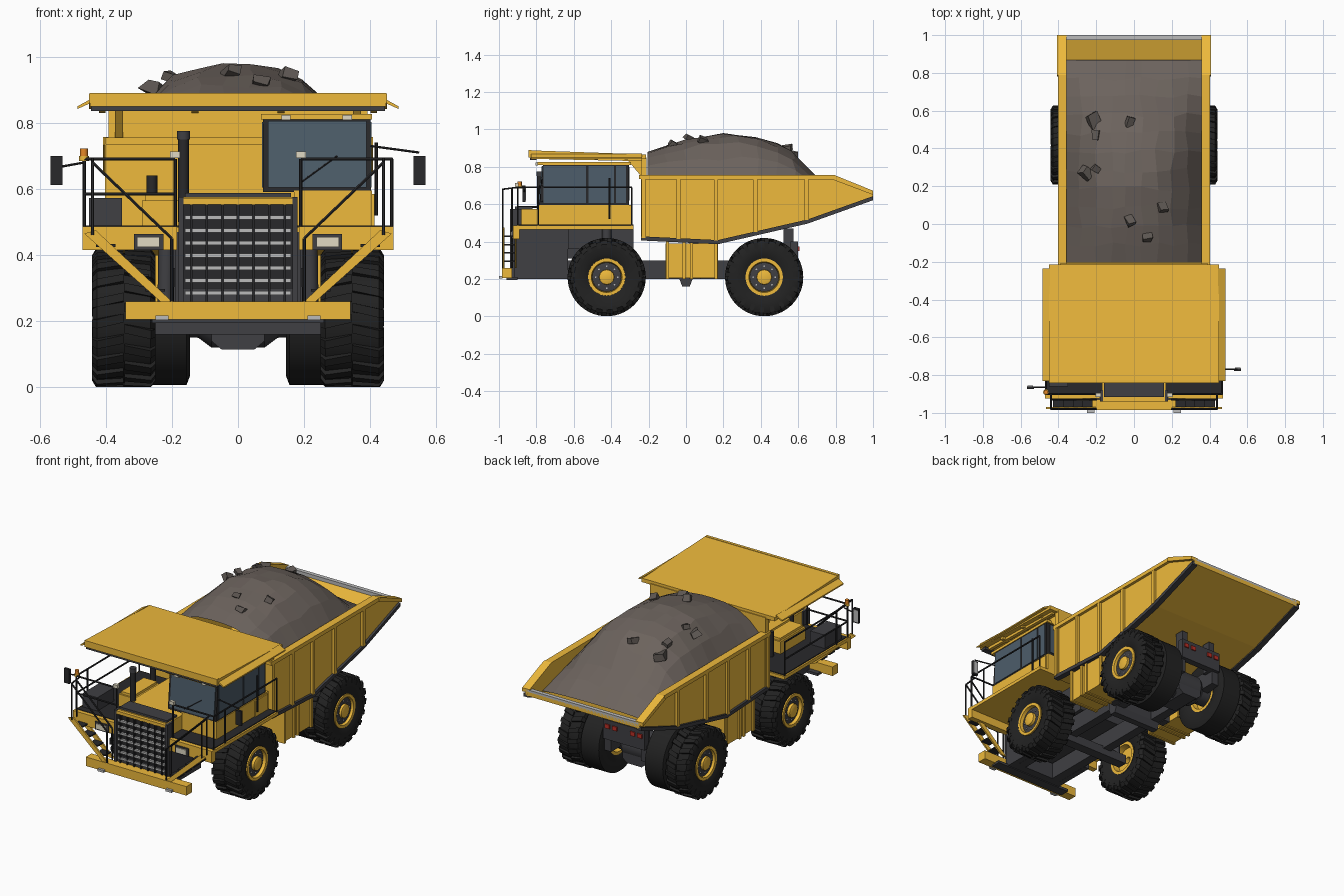
import bpy, bmesh, math, random
from mathutils import Vector

if "Cube" in bpy.data.objects:
    bpy.data.objects.remove(bpy.data.objects["Cube"])

random.seed(4)
COL = dict(yellow=(.86, .49, .045), dark=(.022, .022, .024), tyre=(.016, .016, .016), frame=(.05, .05, .056),
           glass=(.075, .11, .145), load=(.15, .125, .11), rock=(.11, .095, .085), grey=(.5, .5, .5),
           lamp=(.75, .7, .55), red=(.5, .03, .02), orange=(.8, .25, .02))
MAT = {}
for k, c in COL.items():
    MAT[k] = bpy.data.materials.new(k)
    MAT[k].diffuse_color = (*c, 1)


def finish(name, bm, mat, smooth=False):
    bmesh.ops.recalc_face_normals(bm, faces=bm.faces)
    me = bpy.data.meshes.new(name)
    bm.to_mesh(me)
    bm.free()
    me.materials.append(MAT[mat])
    if smooth:
        me.shade_smooth()
        me.set_sharp_from_angle(angle=math.radians(32))
    ob = bpy.data.objects.new(name, me)
    bpy.context.collection.objects.link(ob)
    return ob


def skin(bm, rings, cap=True, loop=False):
    """Join matching rings of points with quads."""
    vs = [[bm.verts.new(p) for p in r] for r in rings]
    n = len(vs[0])
    for a, b in zip(vs, vs[1:] + vs[:1] if loop else vs[1:]):
        for i in range(n):
            bm.faces.new((a[i], a[(i + 1) % n], b[(i + 1) % n], b[i]))
    if cap and not loop:
        bm.faces.new(vs[0])
        bm.faces.new(vs[-1])


def prism(name, pts, a, b, mat, axis='x'):
    """Extrude a (y,z) profile along x, or an (x,z) profile along y."""
    bm = bmesh.new()
    skin(bm, [[(t, p, q) if axis == 'x' else (p, t, q) for p, q in pts] for t in (a, b)])
    return finish(name, bm, mat)


def box(name, x, y, z, mat):
    return prism(name, [(y[0], z[0]), (y[1], z[0]), (y[1], z[1]), (y[0], z[1])], x[0], x[1], mat)


def sbox(name, s, x, y, z, mat):
    return box(name, (s * x[0], s * x[1]), y, z, mat)


def bar(name, p, q, r, mat='dark', n=6):
    bm = bmesh.new()
    p, q = Vector(p), Vector(q)
    rot = (q - p).to_track_quat('Z', 'Y')
    ring = [rot @ Vector((r * math.cos(2 * math.pi * i / n), r * math.sin(2 * math.pi * i / n), 0)) for i in range(n)]
    skin(bm, [[e + v for v in ring] for e in (p, q)])
    return finish(name, bm, mat, n > 6)


def lathe(name, prof, c, mat, n=40, closed=False):
    """Revolve (x,r) points about an x axis through c."""
    bm = bmesh.new()
    rings = [[(c[0] + x, c[1] + r * math.cos(2 * math.pi * i / n), c[2] + r * math.sin(2 * math.pi * i / n))
              for i in range(n)] for x, r in prof]
    skin(bm, rings, True, closed)
    return finish(name, bm, mat, True)


# Wheels: tyre, chevron lugs, rim, disc, hub and bolts (inner duals are smooth)
def wheel(name, s, x0, x1, y, tread=True):
    w, c = (x1 - x0) / 2, (s * (x0 + x1) / 2, y, .21)
    R = .196 if tread else .203
    tyre = [(-.8, .098), (-.97, .125), (-1, .175), (-.85, R), (.85, R), (1, .175), (.97, .125), (.8, .098)]
    lathe(name + '_tyre', [(u * w, r) for u, r in tyre], c, 'tyre', 44, True)
    o = s * w
    lathe(name + '_rim', [(-.82 * o, .1), (-.82 * o, .082), (-.4 * o, .078), (-.4 * o, .02), (.5 * o, .02),
                          (.5 * o, .078), (.9 * o, .082), (.9 * o, .1)], c, 'yellow', 32, True)
    if not tread:
        return
    bm = bmesh.new()
    lug = [(.02, .185), (.02, .209), (.86, .209), (1.01, .19), (1.01, .158), (.88, .16)]
    for i in range(20):
        for side in (-1, 1):
            rings = []
            for d in (-.064, .064):
                ring = []
                for u, r in lug:
                    t = (i + (.5 if side > 0 else 0)) * 2 * math.pi / 20 + d + .15 * min(u, .6)
                    ring.append((c[0] + side * u * w, y + r * math.cos(t), .21 + r * math.sin(t)))
                rings.append(ring)
            skin(bm, rings)
    finish(name + '_tread', bm, 'tyre')
    lathe(name + '_disc', [(.45 * o, .078), (.7 * o, .078), (.74 * o, .06)], c, 'frame', 32)
    lathe(name + '_hub', [(.6 * o, .042), (.92 * o, .04), (.97 * o, .03)], c, 'yellow', 12)
    for i in range(8):
        t = i * math.pi / 4
        p = Vector((c[0] + .7 * o, y + .059 * math.cos(t), .21 + .059 * math.sin(t)))
        bar(name + '_bolt', p, p + Vector((.1 * o, 0, 0)), .005, 'grey')


for s in (-1, 1):
    wheel('front_wheel', s, .25, .44, -.424)
    wheel('rear_outer_wheel', s, .29, .44, .418)
    wheel('rear_inner_wheel', s, .145, .288, .418, False)

# Chassis, axles and engine block
lathe('rear_axle', [(-.34, .05), (-.12, .06), (-.08, .09), (.08, .09), (.12, .06), (.34, .05)], (0, .418, .21), 'frame', 16)
box('front_axle', (-.27, .27), (-.455, -.395), (.16, .215), 'frame')
prism('differential', [(-.08, .2), (-.08, .14), (-.05, .115), (.05, .115), (.08, .14), (.08, .2)], .31, .5, 'frame', 'y')
box('engine_block', (-.165, .165), (-.92, -.28), (.31, .49), 'frame')
box('front_crossmember', (-.18, .18), (-.93, -.85), (.2, .3), 'frame')
prism('transfer_case', [(-.035, .2), (-.02, .16), (.02, .16), (.035, .2), (.035, .28), (-.035, .28)], -.16, .16, 'frame')
for s in (-1, 1):
    sbox('frame_rail', s, (.1, .155), (-.9, .58), (.2, .3), 'frame')
    sbox('engine_side', s, (.156, .19), (-.92, -.63), (.2, .47), 'frame')
    sbox('body_hinge', s, (.08, .12), (.52, .575), (.28, .47), 'frame')
    sbox('hoist', s, (.16, .2), (.02, .08), (.2, .42), 'frame')
    sbox('bay_panel', s, (.166, .2), (-.63, -.28), (.36, .48), 'frame')
    bar('suspension_strut', (s * .22, -.424, .17), (s * .215, -.424, .466), .025, 'frame', 12)
box('rear_crossmember', (-.14, .14), (.56, .6), (.28, .4), 'frame')
for x in (-.11, -.06, .06, .11):
    box('tail_light', (x - .015, x + .015), (.6, .607), (.35, .375), 'red')

# Side tanks with straps
for s in (-1, 1):
    sbox('side_tank', s, (.2, .38), (-.11, .17), (.205, .39), 'yellow')
    for y in (-.1, -.01, .03, .16):
        sbox('tank_strap', s, (.195, .39), (y - .008, y + .008), (.2, .4), 'yellow')

# Dump body: sides, floor, front wall, ribs, rails
side = [(-.24, .42), (.17, .4), (.65, .51), (1, .635), (1, .668), (.78, .75), (-.24, .75)]
floor = [(-.24, .415), (.17, .395), (.65, .505), (1, .63), (1, .655), (.65, .535), (.17, .43), (-.24, .45)]
prism('body_floor', floor, -.38, .38, 'yellow')
box('body_front_wall', (-.392, .392), (-.24, -.21), (.42, .85), 'yellow')
box('front_wall_rail', (-.4, .4), (-.25, -.23), (.735, .755), 'yellow')
box('tail_lip', (-.38, .38), (.975, 1), (.64, .668), 'grey')
for s in (-1, 1):
    prism('body_side', side, s * .362, s * .386, 'yellow')
    for (y0, z0), (y1, z1) in zip(side[:3], side[1:4]):
        prism('lower_edge_beam', [(y0, z0 - .014), (y1, z1 - .014), (y1, z1 + .008), (y0, z0 + .008)],
              s * .365, s * .4, 'frame')
    for y, z in ((-.228, .42), (-.04, .415), (.16, .405), (.37, .45), (.645, .515)):
        sbox('body_rib', s, (.38, .402), (y - .011, y + .011), (z, .745), 'yellow')
    sbox('top_rail', s, (.358, .403), (-.24, .79), (.733, .757), 'yellow')
    prism('rear_top_rail', [(.78, .733), (1, .65), (1, .672), (.79, .757)], s * .358, s * .408, 'yellow')
    prism('canopy_bracket', [(-.32, .845), (-.24, .75), (-.22, .75), (-.22, .845)], s * .348, s * .372, 'yellow')
    # Drooping canopy wings
    prism('canopy_wing', [(s * .445, .872), (s * .485, .85), (s * .485, .842), (s * .445, .86)], -.83, -.235, 'yellow', 'y')
    for x in (.13, .41):
        prism('canopy_beam', [(-.82, .842), (-.235, .83), (-.235, .85), (-.82, .86)], s * (x - .01), s * (x + .01), 'yellow')
prism('canopy', [(-.84, .86), (-.215, .842), (-.215, .866), (-.84, .888)], -.45, .45, 'yellow')
box('canopy_front_lip', (-.448, .448), (-.843, -.825), (.85, .89), 'yellow')
box('canopy_under_lip', (-.445, .445), (-.835, -.8), (.836, .852), 'frame')
for y in (-.66, -.48, -.32):
    box('canopy_cross_rib', (-.44, .44), (y - .01, y + .01), (.84, .86), 'yellow')

# Heaped load
ridge = [(-.205, .88), (-.1, .915), (.05, .955), (.2, .975), (.32, .97), (.45, .945), (.56, .885), (.69, .75), (.8, .68), (.87, .625)]


def heap(x, y):
    for (a, za), (b, zb) in zip(ridge, ridge[1:]):
        if y <= b:
            break
    top = za + (zb - za) * (y - a) / (b - a)
    base = min(.735, top - .005, .735 - .27 * max(0, y - .42))
    return base + (top - base) * (1 - min(1, abs(x + .02 * (1 - abs(x) / .365)) / .365) ** 2.8)


bm = bmesh.new()
bmesh.ops.create_grid(bm, x_segments=9, y_segments=11, size=1)
for v in bm.verts:
    edge = max(abs(v.co.x), abs(v.co.y)) > .99
    x, y = v.co.x * .364, .332 + v.co.y * .537
    if not edge:
        x, y = x + random.uniform(-.012, .012), y + random.uniform(-.015, .015)
    v.co = (x, y, heap(x, y) + (0 if edge else random.uniform(-.004, .008)))
finish('load_heap', bm, 'load')
for x, y, r in ((-.21, .55, .05), (-.2, .47, .035), (-.02, .54, .035), (-.25, .27, .045), (-.2, .29, .03),
                (-.02, .02, .038), (.15, .09, .035), (.07, -.07, .033)):
    bm = bmesh.new()
    bmesh.ops.create_cube(bm, size=r * 1.6)
    for v in bm.verts:
        v.co = Vector([k * random.uniform(.65, 1.1) * f for k, f in zip(v.co, (1, .8, .6))])
    rock = finish('loose_rock', bm, 'rock')
    rock.location = (x, y, heap(x, y) + .003)
    rock.rotation_euler = [random.uniform(-.5, .5), random.uniform(-.5, .5), random.uniform(0, 3)]

# Deck, hood and radiator grille
for s in (-1, 1):
    sbox('deck', s, (.16, .47), (-.92, -.28), (.465, .485), 'yellow')
    sbox('deck_tread', s, (.17, .46), (-.9, -.29), (.485, .49), 'dark')
    sbox('deck_fascia', s, (.185, .47), (-.925, -.89), (.415, .487), 'yellow')
    sbox('headlight_frame', s, (.225, .315), (-.932, -.92), (.416, .464), 'frame')
    sbox('headlight', s, (.238, .305), (-.938, -.92), (.425, .455), 'lamp')
    sbox('radiator_side', s, (.165, .18), (-.94, -.88), (.26, .575), 'frame')
box('hood', (-.17, .17), (-.92, -.3), (.485, .575), 'yellow')
box('hood_cap', (-.16, .16), (-.915, -.82), (.572, .588), 'frame')
box('radiator_top', (-.17, .17), (-.94, -.9), (.553, .572), 'yellow')
box('radiator_core', (-.17, .17), (-.925, -.9), (.26, .555), 'dark')
for i in range(7):
    z = .285 + i * .038
    box('grille_slat', (-.16, .16), (-.938, -.92), (z - .006, z + .006), 'grey')
for i in range(7):
    x = -.141 + i * .047
    box('grille_bar', (x - .004, x + .004), (-.94, -.92), (.26, .555), 'dark')

# Bumper, diagonal stairs and handrails
box('bumper', (-.34, .34), (-.985, -.93), (.205, .26), 'yellow')
box('bumper_base', (-.26, .26), (-.96, -.9), (.195, .21), 'frame')
for s in (-1, 1):
    sbox('tow_plate', s, (.21, .25), (-1, -.98), (.203, .217), 'grey')
    for y in (-.98, -.915):
        prism('stair_stringer', [(s * .2, .26), (s * .235, .26), (s * .465, .465), (s * .43, .475)], y, y + .01, 'yellow', 'y')
    for i in range(4):
        x, z = .25 + i * .05, .29 + i * .045
        sbox('stair_tread', s, (x - .03, x + .03), (-.97, -.915), (z, z + .008), 'dark')
    for y in (-.98, -.93):
        bar('stair_handrail', (s * .2, y, .45), (s * .44, y, .68), .005)
        bar('stair_post', (s * .44, y, .46), (s * .44, y, .68), .005)
        bar('stair_foot_post', (s * .2, y, .26), (s * .2, y, .45), .005)
    bar('handrail_cross', (s * .44, -.98, .68), (s * .44, -.9, .69), .005)
    for x, y in ((.465, -.9), (.465, -.79), (.19, -.9)):
        bar('rail_post', (s * x, y, .48), (s * x, y, .69), .005)
    bar('side_rail', (s * .465, -.9, .69), (s * .465, -.29, .69), .005)
    bar('rear_rail_post', (s * .465, -.29, .48), (s * .465, -.29, .69), .005)
    bar('front_rail', (s * .19, -.9, .69), (s * .465, -.9, .69), .005)
    sbox('rail_lamp', s, (.175, .205), (-.915, -.895), (.693, .713), 'lamp')
bar('left_front_mid_rail', (-.19, -.9, .585), (-.465, -.9, .585), .005)
bar('left_mid_rail', (-.465, -.9, .585), (-.465, -.29, .585), .005)

# Cab with glass panes and roof
box('cab_base', (.17, .405), (-.785, -.285), (.485, .595), 'yellow')
box('cab_base_panel', (.4, .412), (-.42, -.3), (.49, .585), 'yellow')
prism('cab_frame', [(-.785, .59), (-.305, .59), (-.305, .815), (-.765, .815)], .075, .4, 'dark')
prism('windscreen', [(-.789, .605), (-.76, .605), (-.75, .805), (-.771, .805)], .09, .388, 'glass')
for x in (.073, .396):
    for y0, y1 in ((-.762, -.535), (-.52, -.385), (-.375, -.32)):
        box('side_window', (x, x + .008), (y0, y1), (.605, .803), 'glass')
box('rear_window', (.1, .375), (-.31, -.301), (.62, .8), 'glass')
box('cab_roof', (.07, .405), (-.795, -.295), (.81, .826), 'yellow')
for x in (.145, .33):
    box('roof_lamp', (x - .014, x + .014), (-.805, -.79), (.808, .824), 'lamp')
bar('wiper', (.19, -.787, .62), (.3, -.782, .7), .003)
bar('door_handle', (.418, -.41, .52), (.418, -.41, .74), .006)

# Left deck equipment
box('battery_box', (-.45, -.35), (-.86, -.7), (.49, .572), 'frame')
box('air_cleaner_box', (-.29, -.18), (-.74, -.5), (.49, .565), 'yellow')
box('air_cleaner_lid', (-.28, -.19), (-.73, -.51), (.565, .58), 'yellow')
bar('air_intake', (-.26, -.45, .49), (-.26, -.45, .64), .016, 'dark', 12)
bar('exhaust_stack', (-.165, -.78, .5), (-.165, -.78, .76), .017, 'dark', 14)
bar('exhaust_tip', (-.165, -.78, .75), (-.165, -.78, .775), .02, 'frame', 14)

# Mirrors and beacon
for s, y, x0, z0 in ((-1, -.865, .465, .68), (1, -.77, .4, .73)):
    bar('mirror_arm', (s * x0, y, z0), (s * .548, y, .71 if s > 0 else .665), .004)
    sbox('mirror', s, (.53, .567), (y - .009, y + .006), (.612, .7), 'dark')
    sbox('mirror_glass', s, (.534, .563), (y + .006, y + .009), (.62, .692), 'grey')
bar('beacon_base', (-.466, -.89, .685), (-.466, -.89, .7), .015, 'yellow', 12)
bar('beacon', (-.466, -.89, .7), (-.466, -.89, .722), .012, 'orange', 12)

for m in bpy.data.materials:
    if m.users and not m.is_grease_pencil:
        m.use_nodes = True
        m.node_tree.nodes["Principled BSDF"].inputs["Base Color"].default_value = m.diffuse_color
